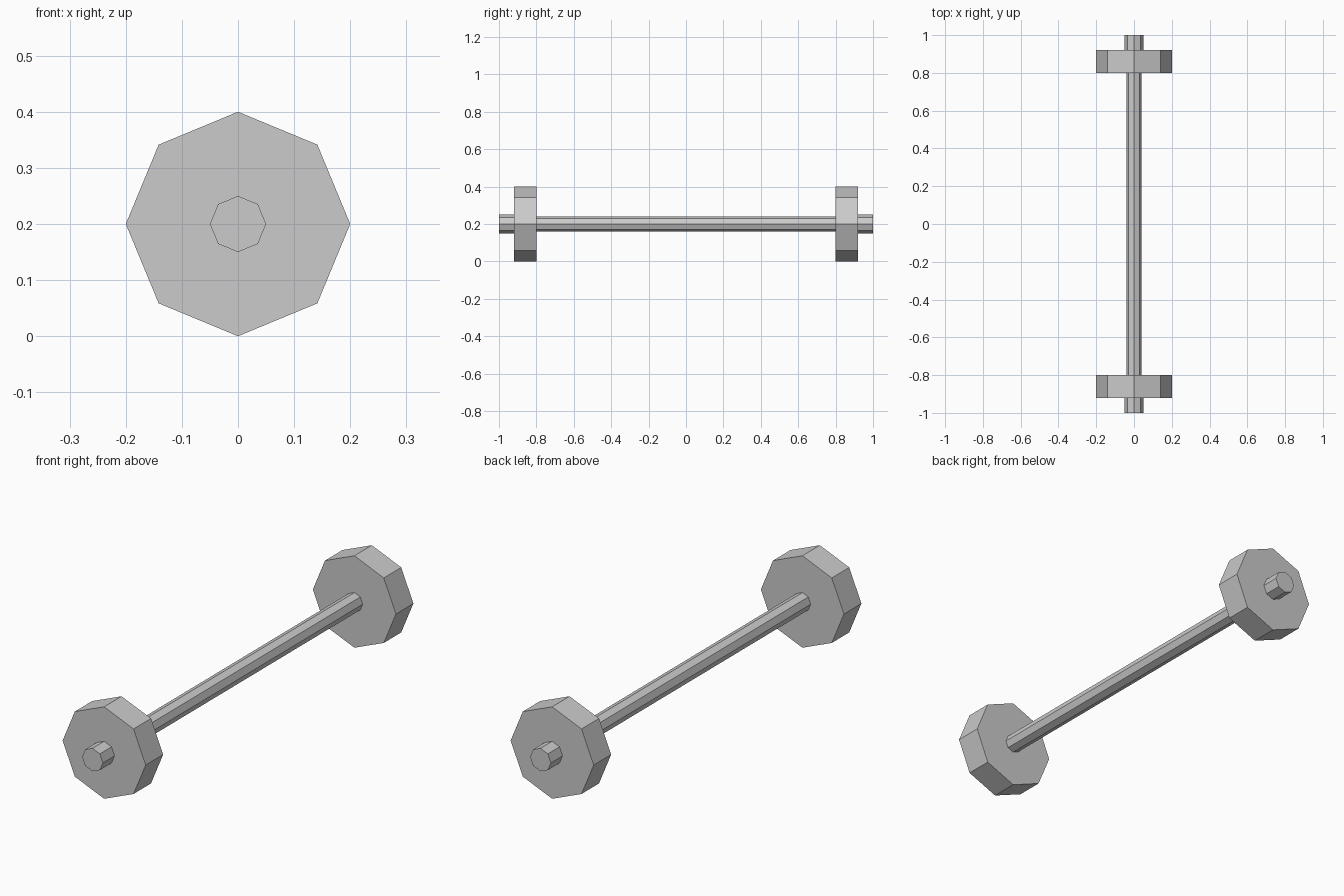
import bpy
from math import pi

if "Cube" in bpy.data.objects:
    bpy.data.objects.remove(bpy.data.objects["Cube"])

AXIS_HEIGHT = 0.2


def octagon_rod(name, radius, y_start, y_end):
    """Eight-sided cylinder along y, with corners pointing straight up and sideways."""
    bpy.ops.mesh.primitive_cylinder_add(
        vertices=8, radius=radius, depth=abs(y_end - y_start),
        location=(0, (y_start + y_end) / 2, AXIS_HEIGHT),
        rotation=(pi / 2, 0, 0))
    obj = bpy.context.object
    obj.name = name
    return obj


# Central grip bar, seated slightly into both weights
octagon_rod("bar", 0.04, -0.81, 0.81)

# Weight plate and protruding end sleeve on each side
for side, label in ((-1, "front"), (1, "back")):
    octagon_rod(f"{label}_weight", 0.2, side * 0.80, side * 0.92)
    octagon_rod(f"{label}_sleeve", 0.05, side * 0.91, side * 1.0)
